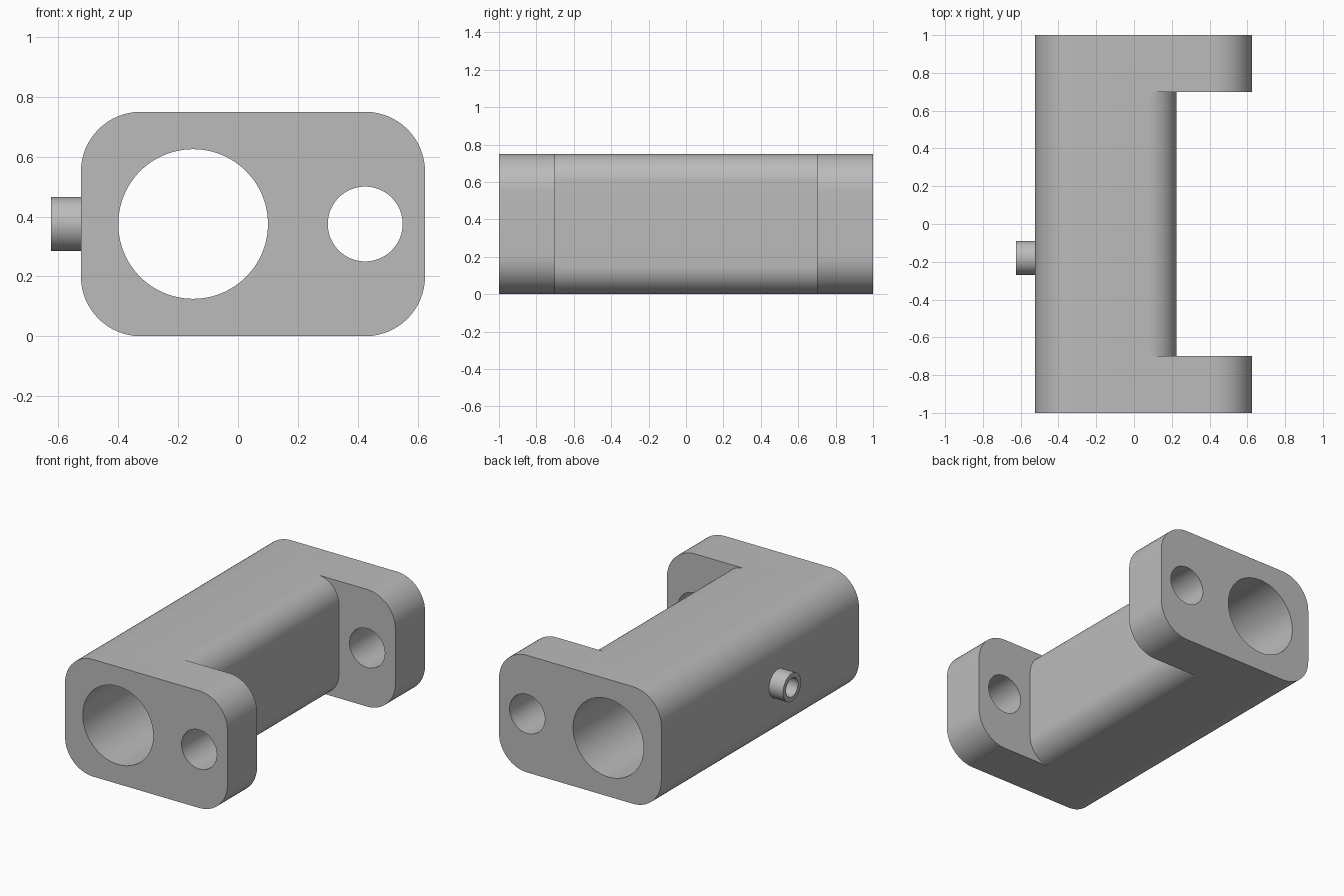
import bpy
import bmesh
from math import cos, sin, pi, radians
from mathutils import Matrix, Vector

cube = bpy.data.objects.get("Cube")
if cube:
    bpy.data.objects.remove(cube, do_unlink=True)

grey = bpy.data.materials.new("plain grey")
grey.use_nodes = True
colour = (0.5, 0.5, 0.5, 1)
grey.diffuse_color = colour
grey.node_tree.nodes["Principled BSDF"].inputs["Base Color"].default_value = colour

LEFT, RIGHT, TOP = -0.525, 0.625, 0.75
MID = TOP / 2
BODY_RIGHT, NOTCH = 0.225, 0.7


def add_object(name, bm):
    bmesh.ops.recalc_face_normals(bm, faces=bm.faces)
    mesh = bpy.data.meshes.new(name)
    bm.to_mesh(mesh)
    bm.free()
    mesh.materials.append(grey)
    obj = bpy.data.objects.new(name, mesh)
    bpy.context.collection.objects.link(obj)
    return obj


def arc(cx, cz, r, start, end, steps=16):
    return [(cx + r * cos(radians(start + (end - start) * i / steps)),
             cz + r * sin(radians(start + (end - start) * i / steps)))
            for i in range(steps + 1)]


def prism(name, outline, half):
    """Extrude an x-z outline along y."""
    bm = bmesh.new()
    face = bm.faces.new([bm.verts.new((x, -half, z)) for x, z in outline])
    out = bmesh.ops.extrude_face_region(bm, geom=[face])["geom"]
    moved = [v for v in out if isinstance(v, bmesh.types.BMVert)]
    bmesh.ops.translate(bm, verts=moved, vec=(0, 2 * half, 0))
    return add_object(name, bm)


def rod(name, centre, r, length, axis, segments=64):
    bm = bmesh.new()
    turn = Vector((0, 0, 1)).rotation_difference(Vector(axis)).to_matrix().to_4x4()
    bmesh.ops.create_cone(bm, cap_ends=True, segments=segments, radius1=r,
                          radius2=r, depth=length,
                          matrix=Matrix.Translation(centre) @ turn)
    return add_object(name, bm)


def combine(target, tool, operation):
    mod = target.modifiers.new(operation.lower(), "BOOLEAN")
    mod.operation, mod.object, mod.solver = operation, tool, "EXACT"
    bpy.context.view_layer.objects.active = target
    bpy.ops.object.modifier_apply(modifier=mod.name)
    bpy.data.objects.remove(tool, do_unlink=True)


# Rounded block spanning both flanges
R = 0.2
outline = (arc(RIGHT - R, TOP - R, R, 0, 90) + arc(LEFT + R, TOP - R, R, 90, 180)
           + arc(LEFT + R, R, R, 180, 270) + arc(RIGHT - R, R, R, 270, 360))
body = prism("flanged_body", outline, 1)

# Notch between the flanges, leaving a rounded edge on the body
r = 0.15
notch = (arc(BODY_RIGHT - r, TOP - r, r, 90, 0) + arc(BODY_RIGHT - r, r, r, 0, -90)
         + [(BODY_RIGHT - r, -0.1), (0.8, -0.1), (0.8, 0.85), (BODY_RIGHT - r, 0.85)])
combine(body, prism("notch_cutter", notch, NOTCH), "DIFFERENCE")

# Side port tube, main bore, pin holes and port passage
combine(body, rod("port_tube", (-0.54, -0.18, MID), 0.09, 0.17, (1, 0, 0)), "UNION")
combine(body, rod("bore_cutter", (-0.15, 0, MID), 0.25, 2.4, (0, 1, 0), 96), "DIFFERENCE")
combine(body, rod("pin_cutter", (0.425, 0, MID), 0.125, 2.4, (0, 1, 0)), "DIFFERENCE")
combine(body, rod("port_cutter", (-0.5, -0.18, MID), 0.06, 0.5, (1, 0, 0)), "DIFFERENCE")

# Smooth curved walls, crisp edges
bpy.ops.object.select_all(action="DESELECT")
body.select_set(True)
bpy.context.view_layer.objects.active = body
bpy.ops.object.shade_smooth_by_angle(angle=radians(30))
